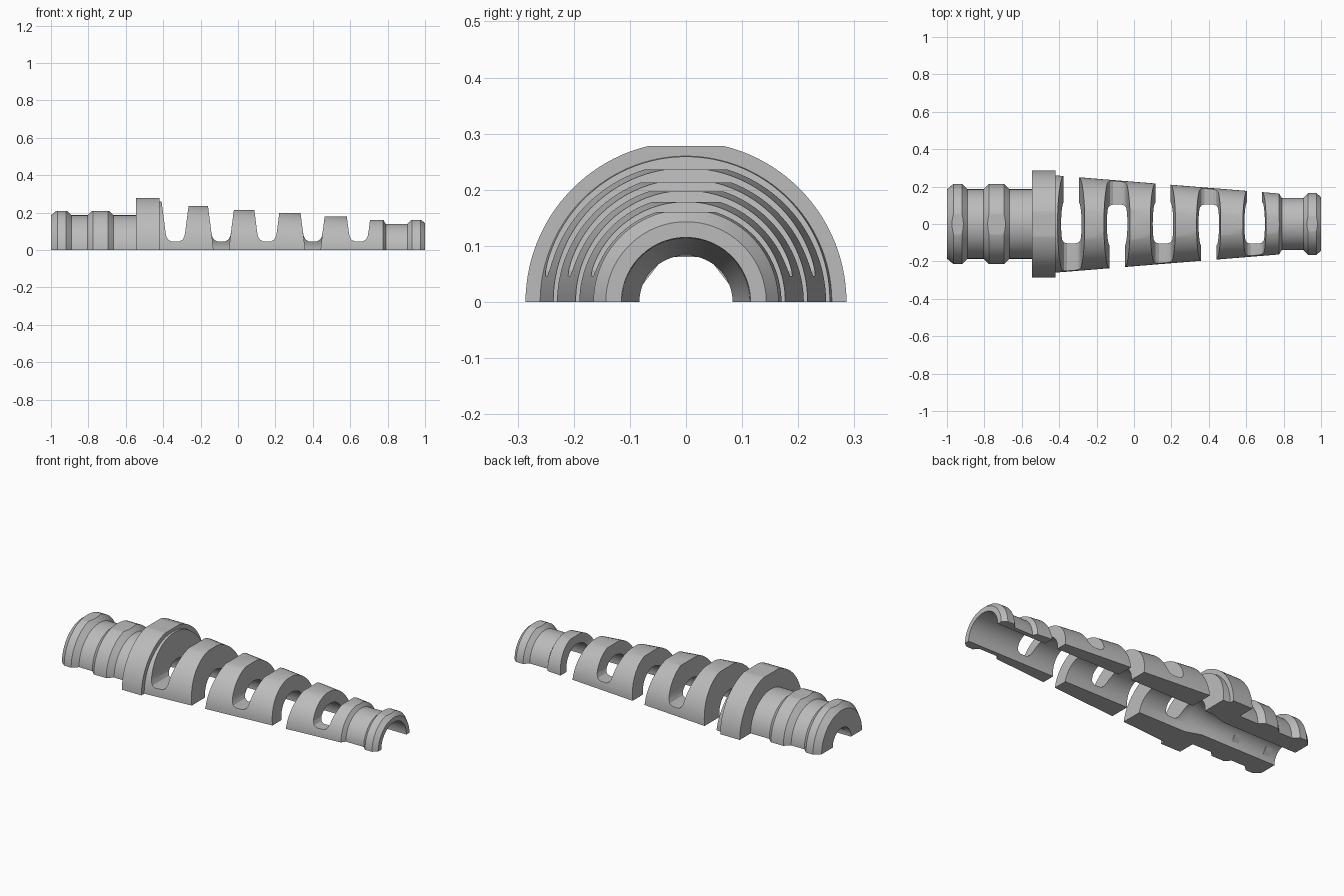
import bpy, bmesh, math

cube = bpy.data.objects.get("Cube")
if cube:
    bpy.data.objects.remove(cube, do_unlink=True)

grey = bpy.data.materials.new("light_grey_plastic")
grey.use_nodes = True
grey.diffuse_color = (0.5, 0.5, 0.5, 1)
grey.node_tree.nodes["Principled BSDF"].inputs["Base Color"].default_value = (0.5, 0.5, 0.5, 1)


def make_object(name, bm):
    bmesh.ops.recalc_face_normals(bm, faces=bm.faces)
    mesh = bpy.data.meshes.new(name)
    bm.to_mesh(mesh)
    bm.free()
    mesh.materials.append(grey)
    obj = bpy.data.objects.new(name, mesh)
    bpy.context.collection.objects.link(obj)
    return obj


def loft(bm, sections):
    """Closed solid through matching outlines, capped at both ends."""
    rings = [[bm.verts.new(p) for p in s] for s in sections]
    n = len(rings[0])
    for a, b in zip(rings, rings[1:]):
        for j in range(n):
            k = (j + 1) % n
            bm.faces.new((a[j], a[k], b[k], b[j]))
    bm.faces.new(rings[0])
    bm.faces.new(rings[-1])


def cut(target, cutter):
    cutter.hide_render = True
    mod = target.modifiers.new("cut", "BOOLEAN")
    mod.operation = "DIFFERENCE"
    mod.solver = "EXACT"
    mod.object = cutter
    bpy.context.view_layer.objects.active = target
    bpy.ops.object.modifier_apply(modifier=mod.name)
    bpy.data.objects.remove(cutter, do_unlink=True)


# Half sleeve: ribbed tail, collar, tapered body, neck and end bead
outer = [(-1, .185), (-.965, .215), (-.92, .215), (-.89, .186), (-.805, .186),
         (-.775, .215), (-.695, .215), (-.665, .186), (-.545, .186),
         (-.545, .286), (-.42, .286), (-.42, .26), (.775, .163), (.79, .14),
         (.905, .14), (.93, .165), (.975, .165), (1, .143)]
bore = [(1, .115), (-.43, .113), (-.52, .083), (-1, .083)]
STEPS = 57
bm = bmesh.new()
angles = [math.pi * i / STEPS for i in range(STEPS + 1)]
loft(bm, [[(x, r * math.cos(a), r * math.sin(a)) for x, r in outer + bore] for a in angles])
sleeve = make_object("strain_relief_sleeve", bm)

# Alternating slots: rounded floor over the bridge side, open through the other
PITCH = 0.245
FIRST = -0.335
TROUGH = [(.092, .4), (.053, .1), (.049, .075), (.039, .056), (.022, .046)]
GAP = [(.092, .4), (.053, .1), (.049, .07), (.045, .035), (.037, -.03)]


def slot_section(half, c, y):
    return [(c + x, y, z) for x, z in half] + [(c - x, y, z) for x, z in reversed(half)]


bm = bmesh.new()
for i in range(5):
    c = FIRST + PITCH * i
    side = 1 if i % 2 == 0 else -1
    loft(bm, [slot_section(half, c, y * side) for half, y in
              ((TROUGH, -.41), (TROUGH, -.013), (GAP, .017), (GAP, .41))])
cut(sleeve, make_object("slot_cutters", bm))

# Flats along the crown: tail ribs, collar, each lug, end bead
flats = [(-1.02, -.6, .208), (-.57, -.413, .278)]
for i, z in enumerate((.236, .213, .197, .178)):
    flats.append((FIRST + PITCH * i + .01, FIRST + PITCH * (i + 1) - .01, z))
flats.append((.655, 1.02, .16))
bm = bmesh.new()
for x0, x1, z in flats:
    loft(bm, [[(x0, y, z), (x1, y, z), (x1, y, .5), (x0, y, .5)] for y in (-.42, .42)])
cut(sleeve, make_object("crown_flat_cutters", bm))

bpy.ops.object.select_all(action="DESELECT")
sleeve.select_set(True)
bpy.context.view_layer.objects.active = sleeve
bpy.ops.object.shade_smooth_by_angle(angle=math.radians(20))

# Small grip teeth inside the tail bore, on the crown and both flanks
for x in (-.94, -.735):
    for deg in (38, 90, 142):
        a = math.radians(deg)
        bm = bmesh.new()
        bmesh.ops.create_cube(bm, size=1)
        bmesh.ops.scale(bm, vec=(.04, .06, .012), verts=bm.verts)
        tooth = make_object("grip_tooth", bm)
        tooth.location = (x, .086 * math.cos(a), .086 * math.sin(a))
        tooth.rotation_euler.x = a - math.pi / 2
